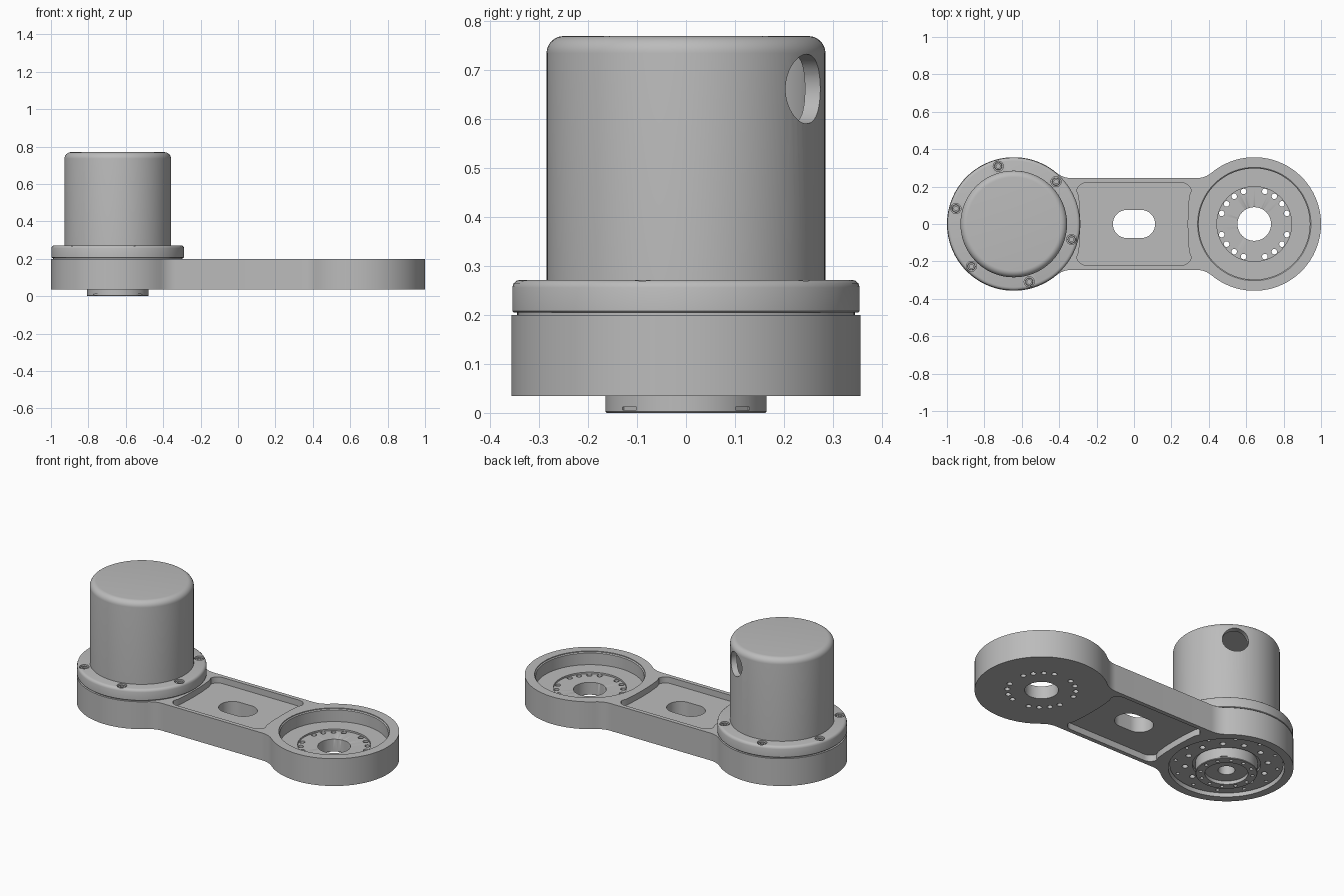
import bpy, bmesh, math
from mathutils import Matrix, Vector

if "Cube" in bpy.data.objects:
    bpy.data.objects.remove(bpy.data.objects["Cube"])

END = 0.643                 # distance of both arm ends from the middle
RIM = 0.357                 # outer radius of both ends

metal = bpy.data.materials.new("grey_metal")
metal.use_nodes = True
GREY = (0.5, 0.5, 0.5, 1)
metal.diffuse_color = GREY
metal.node_tree.nodes["Principled BSDF"].inputs["Base Color"].default_value = GREY


def finish(bm, name):
    bmesh.ops.recalc_face_normals(bm, faces=bm.faces)
    mesh = bpy.data.meshes.new(name)
    bm.to_mesh(mesh)
    bm.free()
    mesh.materials.append(metal)
    obj = bpy.data.objects.new(name, mesh)
    bpy.context.collection.objects.link(obj)
    return obj


def activate(obj):
    bpy.ops.object.select_all(action="DESELECT")
    obj.select_set(True)
    bpy.context.view_layer.objects.active = obj


def smooth(obj):
    activate(obj)
    bpy.ops.object.shade_smooth_by_angle(angle=math.radians(32))


def lathe(name, profile, centres, steps=72):
    """Revolve an axis-to-axis profile around each centre."""
    bm = bmesh.new()
    for cx, cy in centres:
        verts = [bm.verts.new((cx + r, cy, z)) for r, z in profile]
        edges = [bm.edges.new(pair) for pair in zip(verts, verts[1:])]
        bmesh.ops.spin(bm, geom=verts + edges, cent=(cx, cy, 0), axis=(0, 0, 1),
                       angle=math.tau, steps=steps, use_merge=False)
    bmesh.ops.remove_doubles(bm, verts=bm.verts, dist=0.0001)
    return finish(bm, name)


def rod(name, centres, r, z0, z1, steps=72):
    return lathe(name, [(0, z0), (r, z0), (r, z1), (0, z1)], centres, steps)


def prism(name, outline, z0, z1):
    bm = bmesh.new()
    face = bm.faces.new([bm.verts.new((x, y, z0)) for x, y in outline])
    new = bmesh.ops.extrude_face_region(bm, geom=[face])["geom"]
    top = [v for v in new if isinstance(v, bmesh.types.BMVert)]
    bmesh.ops.translate(bm, verts=top, vec=(0, 0, z1 - z0))
    return finish(bm, name)


def cut(obj, *cutters):
    for cutter in cutters:
        activate(obj)
        mod = obj.modifiers.new("cut", "BOOLEAN")
        mod.operation, mod.solver, mod.object = "DIFFERENCE", "EXACT", cutter
        bpy.ops.object.modifier_apply(modifier=mod.name)
        bpy.data.objects.remove(cutter)


def arc(cx, cy, r, a0, a1, n):
    angles = [math.radians(a0 + (a1 - a0) * i / n) for i in range(n + 1)]
    return [(cx + r * math.cos(a), cy + r * math.sin(a)) for a in angles]


def circle(cx, r, degrees):
    return [(cx + r * math.cos(math.radians(a)), r * math.sin(math.radians(a)))
            for a in degrees]


def four_way(quarter):
    """Mirror a quarter outline (ordered from +x axis to +y axis) all round."""
    half = quarter + [(-x, y) for x, y in reversed(quarter)]
    full = half + [(-x, -y) for x, y in half]
    out = []
    for p in full:
        if not out or (Vector(p) - Vector(out[-1])).length > 0.0005:
            out.append(p)
    if (Vector(out[0]) - Vector(out[-1])).length < 0.0005:
        out.pop()
    return out


# Arm outline: round ends flowing into a straight beam
HALF, FILLET, FLAT = 0.245, 0.128, 0.333
blend = math.degrees(math.atan2(HALF + FILLET, FLAT - END))
outline = four_way(arc(END, 0, RIM, 0, blend, 28)
                   + arc(FLAT, HALF + FILLET, FILLET, blend - 180, -90, 10))
arm = prism("arm", outline, 0.035, 0.2)

# Pockets above and below the web, with ends curving around the round seats
edge = [(0.287 + 0.35 * y * y, y) for y in (0, 0.05, 0.1, 0.15)]
pocket = four_way(edge + arc(0.255, 0.168, 0.052, 10, 90, 8))
slot = four_way(arc(0.038, 0, 0.075, 0, 90, 14))
ends = [(END, 0)]
motor = [(-END, 0)]
cut(arm,
    prism("pocket_top", pocket, 0.163, 0.3),
    prism("pocket_bottom", pocket, -0.1, 0.073),
    prism("slot_cut", slot, -0.1, 0.3),
    rod("motor_seat", motor, 0.31, -0.1, 0.3),
    lathe("end_seat", [(0, 0.11), (0.2, 0.11), (0.2, 0.12), (0.297, 0.12),
                       (0.297, 0.19), (0.303, 0.195), (0.303, 0.3), (0, 0.3)], ends),
    rod("end_bore", ends, 0.09, -0.1, 0.3, 48))

bevel = arm.modifiers.new("edge", "BEVEL")
bevel.width, bevel.segments = 0.005, 1
bevel.limit_method, bevel.angle_limit = "ANGLE", math.radians(60)
activate(arm)
bpy.ops.object.modifier_apply(modifier=bevel.name)

# Bolt pattern leaves a gap on each axis
pattern = [q + a for q in range(0, 360, 90) for a in (18, 36, 54, 72)]
cut(arm, rod("bolt_cut", circle(END, 0.183, pattern), 0.015, -0.1, 0.3, 16))
smooth(arm)

# Actuator base: output boss, face plate and mounting flange
base = lathe("actuator_base", [
    (0, 0.1), (0.045, 0.1), (0.045, 0.02), (0.115, 0.02), (0.115, 0),
    (0.162, 0), (0.165, 0.003), (0.165, 0.07), (0.182, 0.07), (0.182, 0.055),
    (0.303, 0.055), (0.303, 0.2), (0.345, 0.2), (0.345, 0.205), (0.352, 0.205),
    (0.355, 0.208), (0.355, 0.256), (0.352, 0.265), (0.346, 0.27),
    (0.338, 0.272), (0, 0.272)], motor, 96)
dozen = range(0, 360, 30)
screws = circle(-END, 0.32, range(45, 405, 60))
cut(base,
    rod("rim_holes", circle(-END, 0.275, dozen), 0.01, 0, 0.09, 12),
    rod("plate_holes", circle(-END, 0.222, range(15, 375, 30)), 0.016, 0, 0.09, 16),
    rod("boss_holes", circle(-END, 0.14, dozen), 0.01, -0.05, 0.03, 12),
    rod("counterbores", screws, 0.027, 0.25, 0.4, 24))

# Small notches around the boss
bm = bmesh.new()
for a in (45, 135, 225, 315):
    place = (Matrix.Translation((-END, 0, 0.009)) @ Matrix.Rotation(math.radians(a), 4, "Z")
             @ Matrix.Translation((0.165, 0, 0)) @ Matrix.Diagonal((0.012, 0.04, 0.007, 1)))
    bmesh.ops.create_cube(bm, size=1, matrix=place)
cut(base, finish(bm, "notches"))
smooth(base)

# Socket screws in the flange
smooth(lathe("flange_screws", [(0, 0.257), (0.011, 0.257), (0.011, 0.266), (0.019, 0.266),
                               (0.021, 0.264), (0.021, 0.249), (0, 0.249)], screws, 18))

# Hollow motor cover with a rounded top and a cable hole
cover = lathe("motor_cover", [(0, 0.745), (0.25, 0.745), (0.25, 0.265), (0.285, 0.265)]
              + arc(0.25, 0.735, 0.035, 0, 90, 8) + [(0, 0.77)], motor, 96)
bm = bmesh.new()
aim = (Matrix.Translation((-END, 0, 0.662)) @ Matrix.Rotation(math.radians(60), 4, "Z")
       @ Matrix.Translation((0.27, 0, 0)) @ Matrix.Rotation(math.radians(90), 4, "Y"))
bmesh.ops.create_cone(bm, cap_ends=True, segments=48, radius1=0.071, radius2=0.071,
                      depth=0.2, matrix=aim)
cut(cover, finish(bm, "cable_hole"))
smooth(cover)
